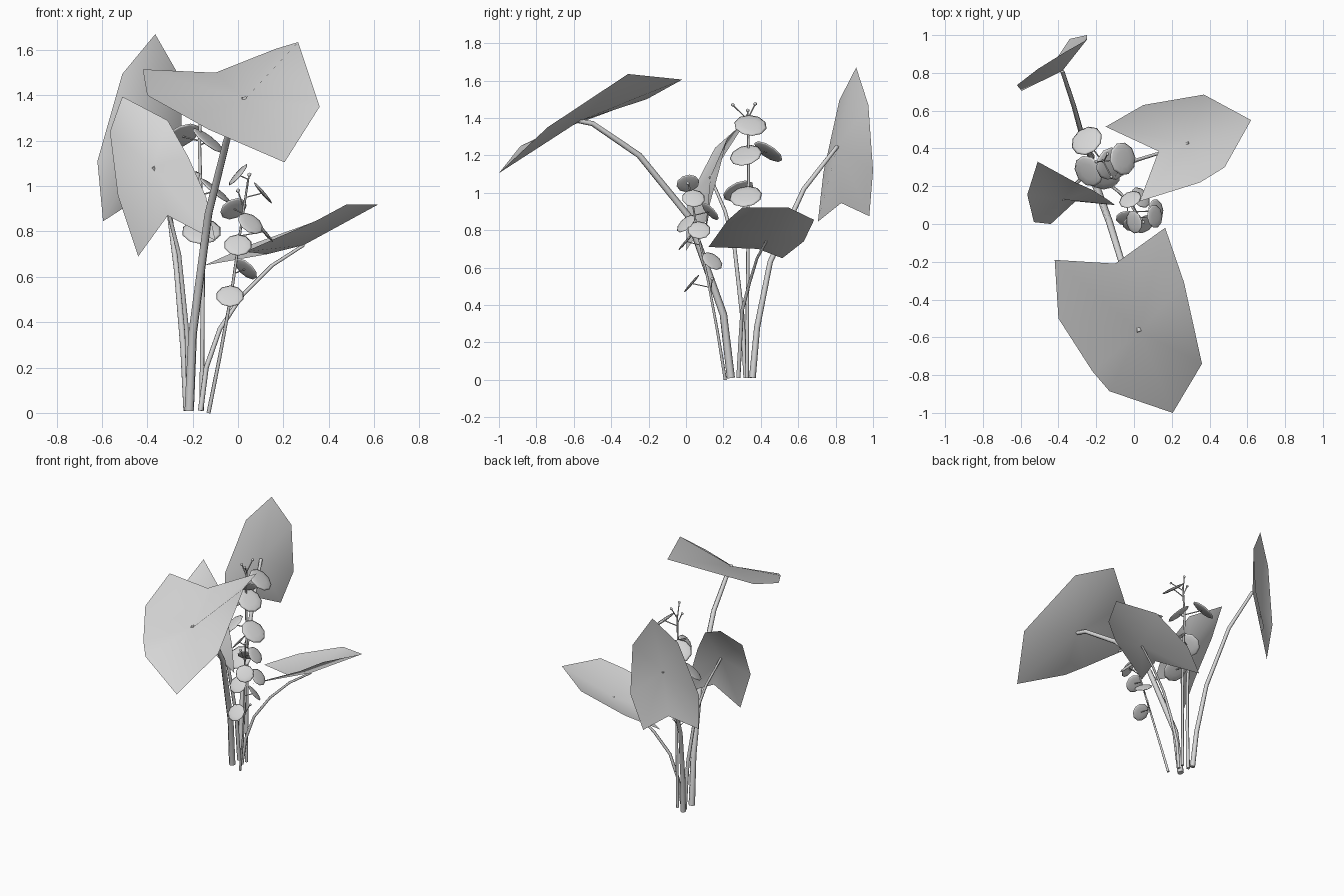
import bpy, bmesh
from mathutils import Vector

cube = bpy.data.objects.get("Cube")
if cube:
    bpy.data.objects.remove(cube, do_unlink=True)

grey = bpy.data.materials.new("plain light grey")
grey.use_nodes = True
colour = (.68, .68, .68, 1)
grey.diffuse_color = colour
grey.node_tree.nodes["Principled BSDF"].inputs["Base Color"].default_value = colour


def add_object(name, bm):
    """Turn a bmesh into a smooth-shaded object with the plant material."""
    mesh = bpy.data.meshes.new(name)
    for face in bm.faces:
        face.smooth = True
    bm.to_mesh(mesh)
    bm.free()
    mesh.materials.append(grey)
    obj = bpy.data.objects.new(name, mesh)
    bpy.context.collection.objects.link(obj)
    return obj


def add_fan(bm, centre, outline):
    """Fill an outline with triangles that meet at a centre point."""
    hub = bm.verts.new(centre)
    rim = [bm.verts.new(point) for point in outline]
    for index, vert in enumerate(rim):
        bm.faces.new((hub, rim[index - 1], vert))


def add_stem(name, points, thick, taper):
    """Sweep a round, tapering stem along a path."""
    curve = bpy.data.curves.new(name, "CURVE")
    curve.dimensions = "3D"
    curve.bevel_depth = thick
    curve.bevel_resolution = 1
    curve.use_fill_caps = True
    spline = curve.splines.new("POLY")
    spline.points.add(len(points) - 1)
    for index, point in enumerate(points):
        spline.points[index].co = (*point, 1)
        spline.points[index].radius = 1 + (taper - 1) * index / (len(points) - 1)
    obj = bpy.data.objects.new(name, curve)
    bpy.context.collection.objects.link(obj)
    curve.materials.append(grey)
    # Bake the sweep into a mesh
    mesh = bpy.data.meshes.new_from_object(obj.evaluated_get(bpy.context.evaluated_depsgraph_get()))
    bpy.data.objects.remove(obj, do_unlink=True)
    bpy.data.curves.remove(curve)
    mesh.name = name
    bpy.context.collection.objects.link(bpy.data.objects.new(name, mesh))


def add_leaf(name, stem, thick, outline):
    """Arrow-shaped blade, folded around the point where its stem ends."""
    add_stem(name + "_stem", stem, thick, .6)
    bm = bmesh.new()
    add_fan(bm, stem[-1], outline)
    bmesh.ops.recalc_face_normals(bm, faces=bm.faces)
    add_object(name + "_blade", bm)


def point_at_height(path, height):
    """Find the point of a rising path at a given height."""
    for low, high in zip(path, path[1:]):
        if low[2] <= height <= high[2]:
            return Vector(low).lerp(Vector(high), (height - low[2]) / (high[2] - low[2]))
    return Vector(path[-1])


def add_flower_stalk(name, path, thick, radius, lift, petals, buds):
    """Stalk whose round petals face outward and up, with buds on twigs."""
    add_stem(name, path, thick, .5)
    for number, petal in enumerate(petals):
        centre = Vector(petal)
        root = point_at_height(path, centre.z - .02)
        outward = (centre - root).to_2d().normalized().to_3d()
        facing = (outward * .7 + Vector((0, 0, lift))).normalized()
        add_stem(f"{name}_petal_twig_{number}", [root, centre], thick / 3, 1)
        # Shallow dome-shaped disc
        bm = bmesh.new()
        bmesh.ops.create_uvsphere(bm, u_segments=10, v_segments=6, radius=radius)
        turn = facing.to_track_quat("Z", "Y")
        for vert in bm.verts:
            vert.co.z *= .11
            vert.co = turn @ vert.co + centre
        add_object(f"{name}_petal_{number}", bm)
    for number, bud in enumerate(buds):
        root = point_at_height(path, bud[2] - .08)
        add_stem(f"{name}_bud_twig_{number}", [root, bud], thick / 3, 1)
        bm = bmesh.new()
        bmesh.ops.create_icosphere(bm, subdivisions=1, radius=.01)
        bmesh.ops.translate(bm, verts=bm.verts, vec=bud)
        add_object(f"{name}_bud_{number}", bm)


# Large leaf leaning to the front
add_leaf("front_leaf",
         [(-.215, .24, .01), (-.2, .2, .35), (-.13, .01, .88),
          (-.05, -.25, 1.2), (.01, -.5, 1.37), (.03, -.57, 1.383)], .022,
         [(.205, -1, 1.105), (.36, -.74, 1.35), (.265, -.31, 1.635),
          (.165, -.02, 1.605), (-.1, -.21, 1.5), (-.42, -.19, 1.515),
          (-.4, -.5, 1.4), (-.22, -.78, 1.3), (-.13, -.885, 1.25)])

# Upright leaf at the back
add_leaf("back_leaf",
         [(-.225, .355, .01), (-.24, .38, .28), (-.27, .45, .63),
          (-.32, .63, 1.02), (-.38, .81, 1.25)], .018,
         [(-.365, .91, 1.67), (-.51, .82, 1.495), (-.62, .735, 1.11),
          (-.595, .705, .845), (-.44, .83, .945), (-.34, .98, .875),
          (-.25, 1, 1.12), (-.25, .975, 1.47)])

# Upright leaf on the right-hand side
add_leaf("right_leaf",
         [(-.215, .32, .01), (-.225, .3, .35), (-.26, .26, .7),
          (-.31, .21, .9), (-.375, .13, 1.085)], .013,
         [(-.51, .33, 1.395), (-.565, .155, 1.24), (-.53, .01, .96),
          (-.44, 0, .69), (-.31, .12, .87), (-.1, .1, .76),
          (-.14, .13, .95), (-.22, .18, 1.13), (-.31, .22, 1.29)])

# Low spreading leaf on the left-hand side
add_leaf("left_leaf",
         [(-.165, .28, .01), (-.14, .29, .2), (-.08, .3, .37),
          (.02, .34, .52), (.15, .38, .65), (.29, .43, .74)], .012,
         [(.62, .55, .92), (.37, .685, .855), (.05, .63, .74),
          (-.15, .515, .65), (.13, .385, .7), (.03, .12, .71),
          (.35, .22, .85), (.48, .3, .92)])

# Tall flower stalk in the middle
add_flower_stalk("tall_flower_stalk",
                 [(-.16, .325, .01), (-.155, .33, .6), (-.17, .335, 1.2), (-.16, .33, 1.42)],
                 .011, .088, .85,
                 [(-.06, .345, 1.36), (-.13, .32, 1.2), (-.25, .44, 1.22),
                  (-.1, .32, .98), (-.24, .28, 1.01), (-.16, .25, .8)],
                 [(-.12, .25, 1.47), (-.14, .37, 1.475), (-.2, .33, 1.44)])

# Short flower stalk bending to the front
add_flower_stalk("short_flower_stalk",
                 [(-.13, .21, 0), (-.08, .17, .25), (-.03, .12, .52),
                  (.01, .06, .8), (.045, .02, 1.03)],
                 .009, .062, .6,
                 [(-.035, .03, .515), (.035, .14, .635), (0, 0, .74), (.115, .07, .8),
                  (.055, 0, .835), (-.02, .13, .9), (.11, .04, .97), (0, .01, 1.05)],
                 [(.05, .01, 1.05), (0, .03, .98), (0, .14, .54)])
